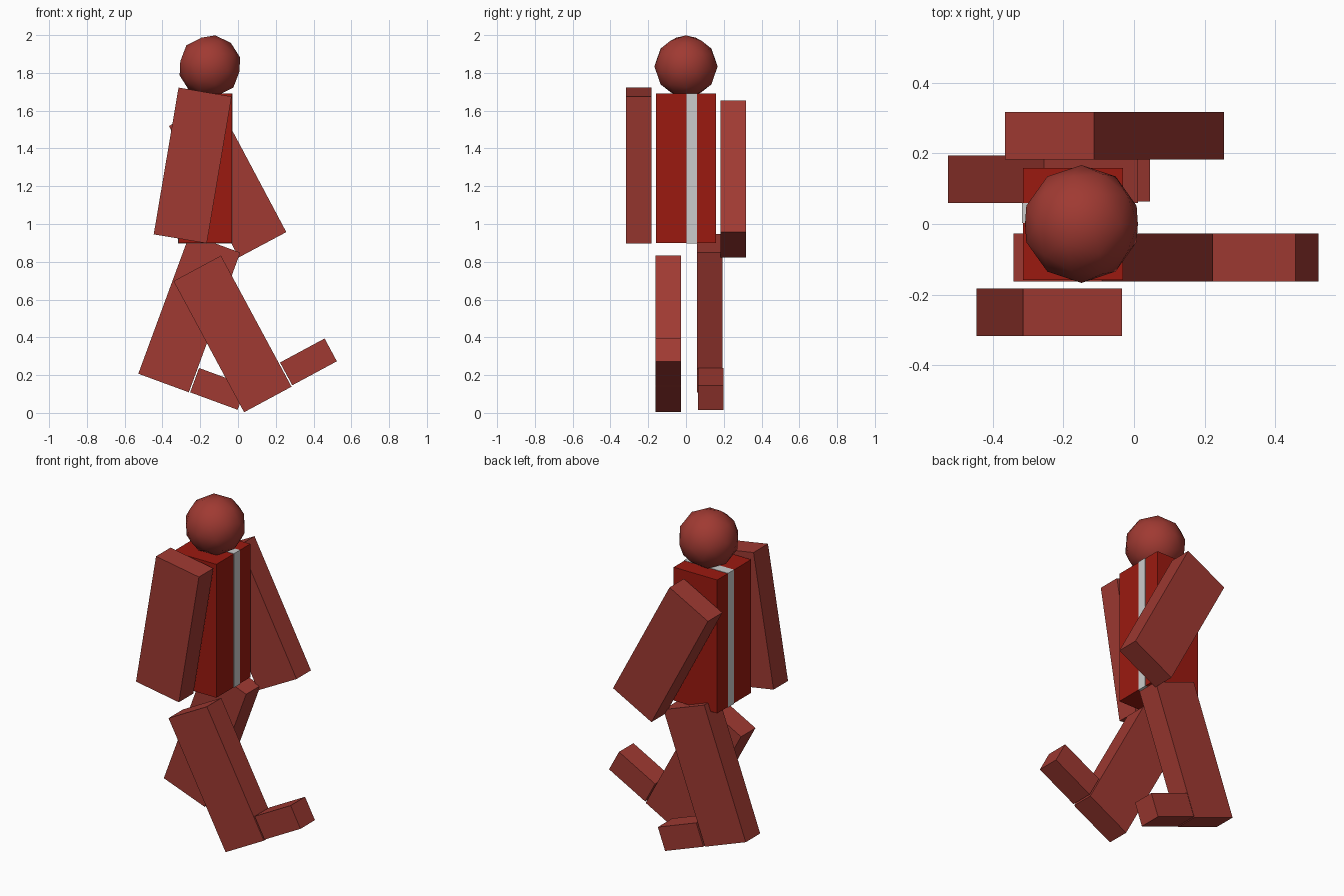
import bpy
from math import radians

if "Cube" in bpy.data.objects:
    bpy.data.objects.remove(bpy.data.objects["Cube"])


def material(name, color):
    m = bpy.data.materials.new(name)
    m.diffuse_color = color
    m.use_nodes = True
    m.node_tree.nodes["Principled BSDF"].inputs["Base Color"].default_value = m.diffuse_color
    return m


SKIN = material("brick_red", (0.35, 0.042, 0.032, 1))
SHIRT = material("deep_red", (0.33, 0.010, 0.005, 1))


def box(name, center, size, tilt=0, mat=None):
    """Box of a given size, tilted about the y axis (degrees)."""
    bpy.ops.mesh.primitive_cube_add(size=1, location=center,
                                    rotation=(0, radians(tilt), 0))
    ob = bpy.context.object
    ob.name = name
    ob.scale = size
    if mat:
        ob.data.materials.append(mat)
    return ob


LIMB = (0.285, 0.135, 0.788)
FOOT = (0.268, 0.135, 0.137)

# Torso with a thin stripe wrapped around it
box("torso", (-0.173, 0, 1.295), (0.285, 0.318, 0.79), mat=SHIRT)
box("torso_stripe", (-0.173, 0.031, 1.295), (0.289, 0.057, 0.794))

# Swinging arms
box("right_arm", (-0.24, -0.25, 1.31), LIMB, 9.6, SKIN)
box("left_arm", (-0.055, 0.25, 1.238), LIMB, -28, SKIN)

# Striding legs and feet
box("right_leg", (-0.029, -0.095, 0.418), LIMB, -28.3, SKIN)
box("right_foot", (0.373, -0.095, 0.270), FOOT, -28.3, SKIN)
box("left_leg", (-0.258, 0.127, 0.528), LIMB, 20.2, SKIN)
box("left_foot", (-0.104, 0.131, 0.127), FOOT, 20.2, SKIN)

# Head: low-poly ball with smooth shading, slightly tilted
bpy.ops.mesh.primitive_ico_sphere_add(subdivisions=2, radius=0.167,
                                      location=(-0.149, 0, 1.834),
                                      rotation=(0, radians(10), 0))
head = bpy.context.object
head.name = "head"
head.data.materials.append(SKIN)
bpy.ops.object.shade_smooth()
